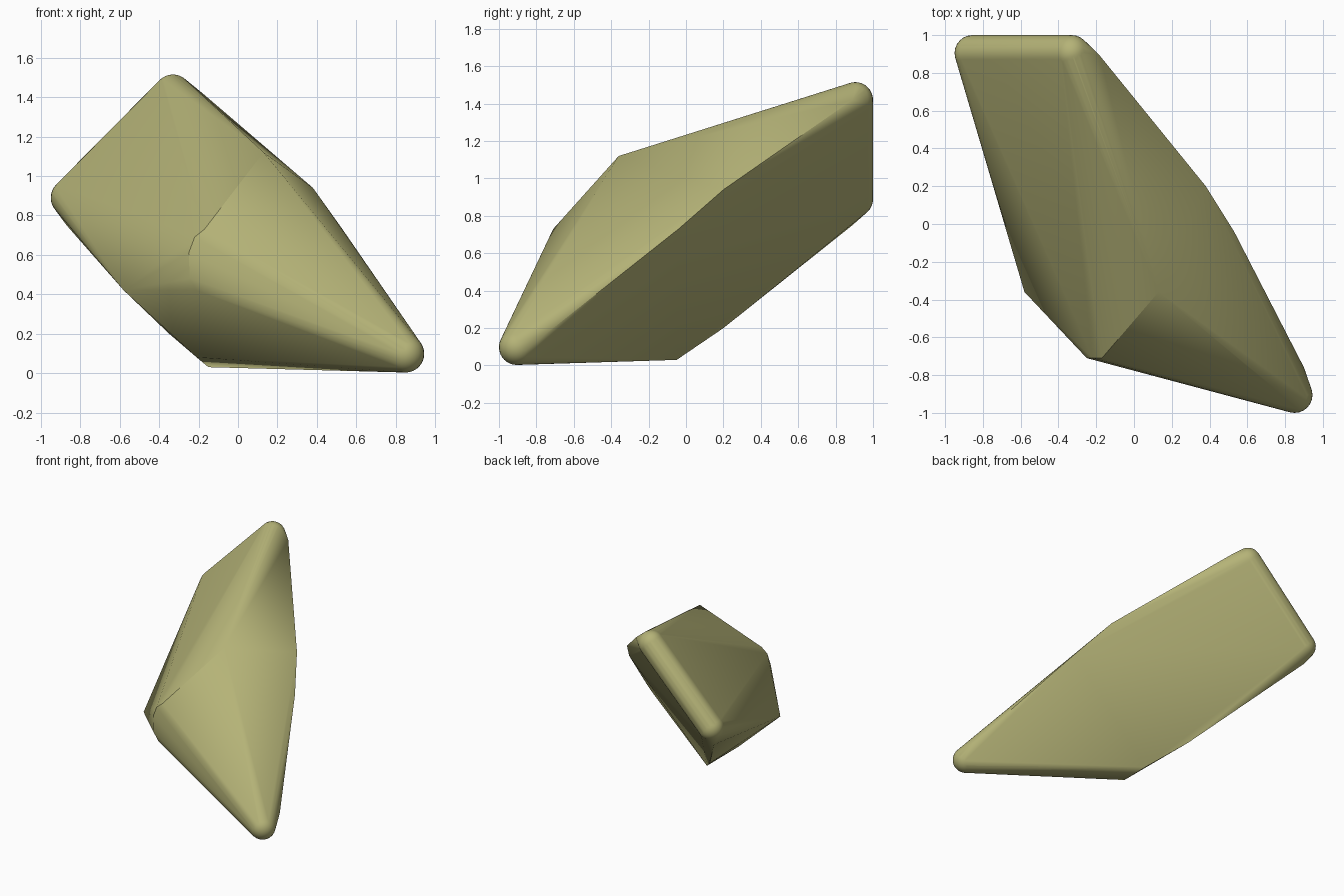
import bpy, bmesh, math
from mathutils import Vector

cube = bpy.data.objects.get("Cube")
if cube:
    bpy.data.objects.remove(cube, do_unlink=True)

# Single olive stone colour
olive = bpy.data.materials.new("olive_stone")
olive.use_nodes = True
colour = (0.46, 0.45, 0.185, 1)
olive.diffuse_color = colour
bsdf = olive.node_tree.nodes["Principled BSDF"]
bsdf.inputs["Base Color"].default_value = colour
bsdf.inputs["Roughness"].default_value = 0.8

# Rounded corners: top, left and the front tip
RADIUS = 0.095
rounded = [(-0.33, 0.905, 1.42), (-0.855, 0.905, 0.89), (0.85, -0.905, 0.098)]

# Chiselled corners
sharp = [
    (0.13, -0.36, 1.12), (-0.58, -0.36, 0.42), (-0.21, -0.36, 0.08),   # middle ring
    (-0.17, -0.71, 0.73), (-0.22, -0.71, 0.69), (-0.25, -0.71, 0.61),  # curved front edge
    (-0.245, -0.71, 0.48), (-0.21, -0.705, 0.42),
    (0.53, -0.04, 0.73), (0.38, 0.20, 0.94),                           # upper back edge
    (-0.15, -0.05, 0.03), (-0.35, 0.20, 0.20),                         # lower back edge
    (-0.18, 0.89, 1.42), (-0.87, 0.89, 0.75), (0.90, -0.76, 0.16),     # bevels at the rounded ends
]

# Wrap everything in one convex skin
bm = bmesh.new()
for centre in rounded:
    ball = bmesh.ops.create_uvsphere(bm, u_segments=24, v_segments=16, radius=RADIUS)
    bmesh.ops.translate(bm, verts=ball["verts"], vec=centre)
bmesh.ops.delete(bm, geom=bm.faces[:], context="FACES_ONLY")
bmesh.ops.delete(bm, geom=bm.edges[:], context="EDGES_FACES") if bm.edges else None
points = [v.co.copy() for v in bm.verts]
bm.free()

bm = bmesh.new()
for p in points + [Vector(p) for p in sharp]:
    bm.verts.new(p)
hull = bmesh.ops.convex_hull(bm, input=bm.verts[:])
inside = {g for g in hull["geom_interior"] + hull["geom_unused"]
          if isinstance(g, bmesh.types.BMVert)}
bmesh.ops.delete(bm, geom=list(inside), context="VERTS")
bmesh.ops.recalc_face_normals(bm, faces=bm.faces[:])

mesh = bpy.data.meshes.new("stone_shard")
bm.to_mesh(mesh)
bm.free()
mesh.materials.append(olive)
stone = bpy.data.objects.new("stone_shard", mesh)
bpy.context.collection.objects.link(stone)

# Smooth rounding with crisp ridges
bpy.ops.object.select_all(action="DESELECT")
stone.select_set(True)
bpy.context.view_layer.objects.active = stone
bpy.ops.object.shade_smooth_by_angle(angle=math.radians(30))
